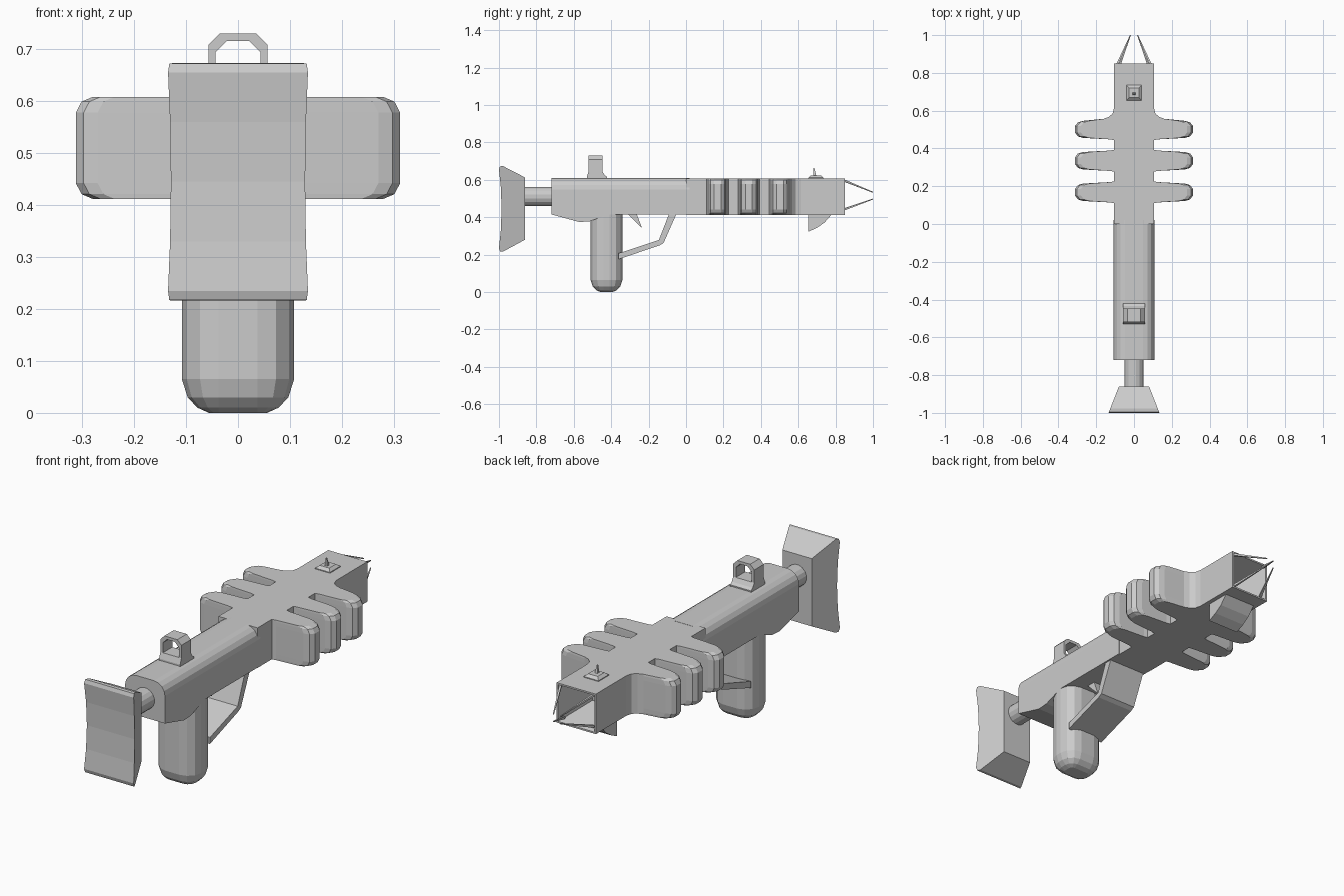
import bpy, bmesh
from math import sin, cos, pi
from mathutils import Vector

if "Cube" in bpy.data.objects:
    bpy.data.objects.remove(bpy.data.objects["Cube"])


def loft(name, rings, wrap=False):
    """Skin a list of equal-length point rings; cap the ends unless wrapped."""
    bm = bmesh.new()
    vs = [[bm.verts.new(p) for p in r] for r in rings]
    n = len(vs[0])
    pairs = list(zip(vs, vs[1:])) + ([(vs[-1], vs[0])] if wrap else [])
    for a, b in pairs:
        for i in range(n):
            j = (i + 1) % n
            bm.faces.new((a[i], a[j], b[j], b[i]))
    if not wrap:
        bm.faces.new(vs[0])
        bm.faces.new(vs[-1])
    bmesh.ops.recalc_face_normals(bm, faces=bm.faces)
    me = bpy.data.meshes.new(name)
    bm.to_mesh(me)
    bm.free()
    ob = bpy.data.objects.new(name, me)
    bpy.context.collection.objects.link(ob)
    return ob


def side_prism(name, profile, width):
    """Extrude a (y, z) profile across x; width is a number or a function of y."""
    w = width if callable(width) else (lambda y: width)
    return loft(name, [[(s * w(y), y, z) for y, z in profile] for s in (-1, 1)])


def round_rect(hx, hy, r, n=3):
    pts = []
    for k, (sx, sy) in enumerate(((1, 1), (-1, 1), (-1, -1), (1, -1))):
        for i in range(n + 1):
            a = (k + i / n) * pi / 2
            pts.append((sx * (hx - r) + r * cos(a), sy * (hy - r) + r * sin(a)))
    return pts


def rect(hx, y, z0, z1):
    return [(-hx, y, z0), (hx, y, z0), (hx, y, z1), (-hx, y, z1)]


def rod(name, a, b, r0, r1, n):
    a, b = Vector(a), Vector(b)
    q = (b - a).to_track_quat('Z', 'Y')
    ring = lambda c, r: [c + q @ Vector((r * cos(2 * pi * (i + .5) / n),
                                         r * sin(2 * pi * (i + .5) / n), 0)) for i in range(n)]
    return loft(name, [ring(a, r0), ring(b, r1)])


# Shoulder butt with hollowed rear face, flaring backwards
side_prism("shoulder_butt",
           [(-.86, .28), (-.86, .612), (-.978, .673), (-.994, .672), (-1, .655), (-.99, .56),
            (-.986, .445), (-.99, .33), (-1, .235), (-.994, .217), (-.978, .216)],
           lambda y: .08 + .39 * (-.86 - y))
rod("stock_tube", (0, -.88, .51), (0, -.70, .51), .052, .052, 16)

# Receiver: rounded top, flat sides, belly dropping in front of the stock
def body_ring(y, zb):
    r, n = .06, 4
    half = [(.108, zb)] + [(.048 + r * cos(i * pi / 2 / n), .549 + r * sin(i * pi / 2 / n))
                           for i in range(n + 1)]
    return [(x, y, z) for x, z in half] + [(-x, y, z) for x, z in reversed(half)]

loft("receiver", [body_ring(y, z) for y, z in
                  ((-.72, .415), (-.57, .374), (-.515, .378), (-.44, .405), (-.41, .415), (.02, .415))])

# Finned barrel block: one outline stacked in z, fin tips rounded off at top and bottom
half = [(.106, 0)]
for c in (.168, .335, .502):
    up = [(.106, .058), (.125, .054), (.27, .046), (.297, .038), (.312, .018)]
    half += [(x, c - d) for x, d in up]
    if c < .5:
        half += [(x, c + d) for x, d in reversed(up)]
    else:
        half += [(.312, c + .018), (.297, c + .036), (.27, c + .044),
                 (.16, .557), (.133, .567), (.113, .585), (.106, .615)]
outline = half + [(-x, y) for x, y in reversed(half)]

def fin_ring(z, d):
    return [(x - (d if x > .25 else -d if x < -.25 else 0), y, z) for x, y in outline]

loft("barrel_fins", [fin_ring(z, d) for z, d in
                     ((.412, .032), (.421, .011), (.442, 0), (.578, 0), (.599, .011), (.608, .032))])

# Open muzzle box with tapered inside
loft("muzzle", [rect(.106, .605, .412, .608), rect(.106, .85, .412, .608),
                rect(.098, .85, .42, .60), rect(.045, .66, .465, .555)])

# Four converging prongs
for s in (-1, 1):
    side = "left" if s < 0 else "right"
    rod("upper_prong_" + side, (s * .095, .83, .602), (s * .019, 1, .533), .008, .003, 4)
    rod("lower_prong_" + side, (s * .08, .83, .436), (s * .019, 1, .497), .008, .003, 4)

# Curved fin under the muzzle
side_prism("muzzle_under_fin",
           [(.655, .415), (.655, .322), (.70, .343), (.74, .37), (.78, .415)], .085)

# Grip with rounded corners and base
loft("grip", [[(x, y - .425, z) for x, y in round_rect(.108 - d, .085 - d, .07 - d)]
              for d, z in ((.052, 0), (.03, .01), (.011, .03), (0, .065), (0, .42))])

# Trigger guard and trigger
side_prism("trigger_guard",
           [(-.05, .42), (-.12, .262), (-.14, .25), (-.36, .175), (-.36, .207),
            (-.145, .278), (-.09, .42)], .1)
side_prism("trigger", [(-.315, .42), (-.27, .375), (-.235, .342), (-.265, .42)], .025)

# Rear sight: flared base and open chamfered frame
side_prism("rear_sight_base",
           [(-.53, .59), (-.53, .617), (-.52, .645), (-.447, .645), (-.435, .625), (-.422, .615),
            (-.422, .59)], .057)

def frame(y, t):
    h, top, c = .057 - t, .73 - t, .022
    return [(-h, y, .63 + t), (h, y, .63 + t), (h, y, top - c), (h - c, y, top),
            (c - h, y, top), (-h, y, top - c)]

loft("rear_sight_frame", [frame(-.52, 0), frame(-.447, 0), frame(-.447, .014), frame(-.52, .014)],
     wrap=True)

# Front sight: stepped pad with thin pin
def pad(h, z):
    return [(x * h, .695 + y * h, z) for x, y in ((-1, -1), (1, -1), (1, 1), (-1, 1))]

loft("front_sight_base", [pad(.04, .6), pad(.04, .612), pad(.026, .624)])
rod("front_sight_pin", (0, .69, .615), (0, .685, .662), .012, .003, 4)
